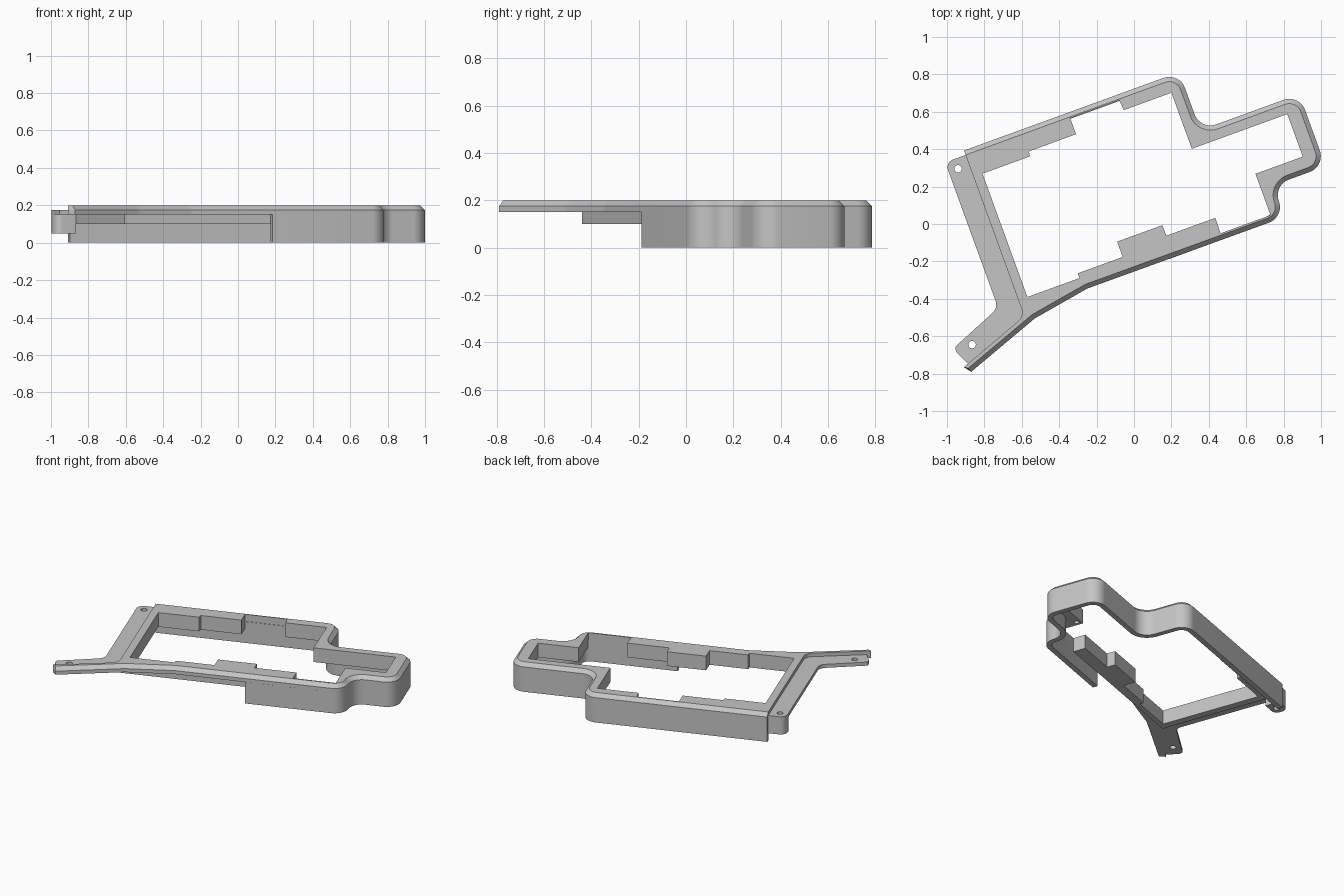
import bpy, bmesh, math
from mathutils import Vector

cube = bpy.data.objects.get("Cube")
if cube:
    bpy.data.objects.remove(cube, do_unlink=True)

grey = bpy.data.materials.new("plain grey")
grey.use_nodes = True
COLOUR = (0.56, 0.56, 0.56, 1)
grey.diffuse_color = COLOUR
grey.node_tree.nodes["Principled BSDF"].inputs["Base Color"].default_value = COLOUR

TURN = math.radians(20)   # the whole frame is drawn square, then turned


def rounded(points, closed=False, steps=10):
    """Polyline through (u, v[, radius]) corners with arcs at the radii."""
    out, n = [], len(points)
    for i, p in enumerate(points):
        c = Vector(p[:2])
        if len(p) < 3 or (not closed and i in (0, n - 1)):
            out.append(c)
            continue
        a = (Vector(points[i - 1][:2]) - c).normalized()
        b = (Vector(points[(i + 1) % n][:2]) - c).normalized()
        half = a.angle(b) / 2
        centre = c + (a + b).normalized() * p[2] / math.sin(half)
        start = c + a * p[2] / math.tan(half) - centre
        sweep = math.pi - 2 * half
        if a.x * b.y - a.y * b.x > 0:
            sweep = -sweep
        for k in range(steps + 1):
            t = sweep * k / steps
            out.append(centre + Vector((start.x * math.cos(t) - start.y * math.sin(t),
                                        start.x * math.sin(t) + start.y * math.cos(t))))
    return out


def offset(path, d):
    """Shift an open path to its left by d, with mitred corners."""
    out = []
    for i, p in enumerate(path):
        sides = []
        for a, b in ((i - 1, i), (i, i + 1)):
            if a >= 0 and b < len(path):
                t = (path[b] - path[a]).normalized()
                sides.append(Vector((-t.y, t.x)))
        m = sum(sides, Vector((0, 0))).normalized()
        out.append(p + m * d / m.dot(sides[0]))
    return out


def circle(u, v, r, n=20):
    return [Vector((u + r * math.cos(k * math.tau / n), v + r * math.sin(k * math.tau / n)))
            for k in range(n)]


def prism(name, loops, z0, z1, top_loops=None):
    """Solid between an outline with holes at z0 and a matching one at z1."""
    bm = bmesh.new()
    rings = []
    for level, z in ((loops, z0), (top_loops or loops, z1)):
        level_rings, edges = [], []
        for loop in level:
            vs = [bm.verts.new((p.x, p.y, z)) for p in loop]
            edges += [bm.edges.new((vs[i - 1], vs[i])) for i in range(len(vs))]
            level_rings.append(vs)
        bmesh.ops.triangle_fill(bm, use_beauty=True, edges=edges, normal=(0, 0, 1))
        rings.append(level_rings)
    for low, high in zip(*rings):
        for i in range(len(low)):
            bm.faces.new((low[i - 1], low[i], high[i], high[i - 1]))
    bmesh.ops.recalc_face_normals(bm, faces=bm.faces)
    mesh = bpy.data.meshes.new(name)
    bm.to_mesh(mesh)
    bm.free()
    mesh.materials.append(grey)
    ob = bpy.data.objects.new(name, mesh)
    bpy.context.collection.objects.link(ob)
    ob.rotation_euler.z = TURN
    bpy.ops.object.select_all(action='DESELECT')
    ob.select_set(True)
    bpy.context.view_layer.objects.active = ob
    bpy.ops.object.shade_smooth_by_angle(angle=math.radians(30))


# Shared outlines
R = 0.09
corners = [(.77, -.24, R), (.77, -.06, R - .002), (1.068, -.06, R), (1.068, .35, R),
           (.505, .35, R), (.505, .68, R), (-.72, .68)]
rim_edge = rounded([(-1.088, -.445), (-.671, -.293, .1), (-.353, -.239, .1)] + corners)
wall_edge = rounded([(.11, -.24)] + corners)
rim_back = rounded([(-.72, .60), (-.72, -.262, .06), (-1.117, -.408)])
opening = [Vector(p) for p in (
    (-.669, .53), (-.40, .53), (-.395, .557), (-.127, .557), (-.127, .648), (.152, .648),
    (.157, .591), (.428, .591), (.428, .272), (.971, .272), (.971, .03), (.702, .03),
    (.702, -.205), (.418, -.205), (.42, -.118), (.141, -.118), (.141, -.058),
    (-.117, -.058), (-.117, -.145), (-.373, -.145), (-.373, -.172), (-.669, -.172))]

# Raised rim with a chamfered outer edge
prism("rim", [rim_edge + rim_back, opening], .15, .175)
prism("rim_chamfer", [rim_edge + rim_back, opening], .175, .2,
      [offset(rim_edge, .025) + rim_back, opening])

# Deep thin wall around the back and the lobes
prism("outer_wall", [wall_edge + offset(wall_edge, .035)[::-1]], 0, .15)

# Stepped inner blocks, with a blind screw hole
inner_edge = [Vector((-.72, -.205)), Vector((.11, -.205))] + offset(wall_edge, .02)
prism("inner_blocks", [inner_edge, opening, circle(.735, 0, .016)], .10, .15)

# Lower side plate with two screw holes
top_hole, arm_hole = circle(-.783, .599, .02), circle(-1.034, -.31, .02)
plate = rounded([(-.70, .655), (-.836, .655, .045), (-.836, -.173, .06),
                 (-1.126, -.291, .02), (-1.126, -.32, .01), (-1.091, -.396),
                 (-1.075, -.41), (-.70, -.275)], closed=True)
prism("side_plate", [plate, top_hole, arm_hole], .15, .175)

# Screw boss under the plate corner
boss = rounded([(-.72, .655), (-.836, .655, .045), (-.836, .555, .04), (-.72, .555)], closed=True)
prism("screw_boss", [boss, top_hole], .05, .15)
